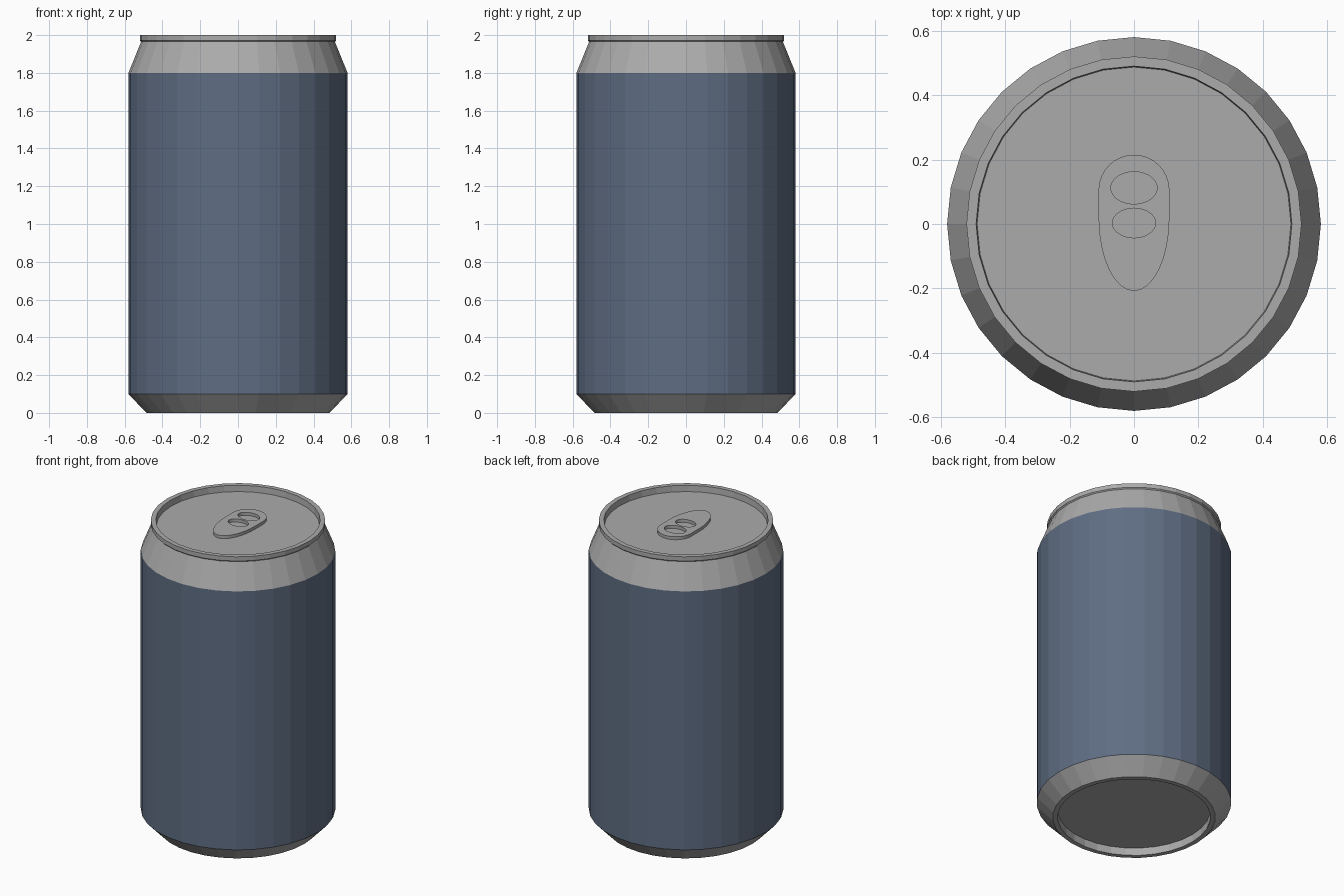
import bpy, bmesh, math

if "Cube" in bpy.data.objects:
    bpy.data.objects.remove(bpy.data.objects["Cube"])

SIDES = 32


def material(name, rgb):
    m = bpy.data.materials.new(name)
    m.diffuse_color = (*rgb, 1)
    m.use_nodes = True
    m.node_tree.nodes["Principled BSDF"].inputs["Base Color"].default_value = m.diffuse_color
    return m


silver = material("silver", (0.41, 0.41, 0.41))
blue = material("slate blue", (0.115, 0.155, 0.228))


def lathe(name, profile, mat):
    """Spin a (radius, z) profile around z; a zero radius closes the end."""
    bm = bmesh.new()
    rings = []
    for r, z in profile:
        if r == 0:
            rings.append([bm.verts.new((0, 0, z))])
        else:
            rings.append([bm.verts.new((r * math.cos(2 * math.pi * i / SIDES),
                                        r * math.sin(2 * math.pi * i / SIDES), z))
                          for i in range(SIDES)])
    for a, b in zip(rings, rings[1:]):
        for i in range(SIDES):
            j = (i + 1) % SIDES
            if len(a) == 1:
                bm.faces.new((a[0], b[j], b[i]))
            elif len(b) == 1:
                bm.faces.new((a[i], a[j], b[0]))
            else:
                bm.faces.new((a[i], a[j], b[j], b[i]))
    me = bpy.data.meshes.new(name)
    bm.to_mesh(me)
    bm.free()
    me.materials.append(mat)
    ob = bpy.data.objects.new(name, me)
    bpy.context.collection.objects.link(ob)
    return ob


# Recessed base with standing ring and chamfer
lathe("base", [(0, 0.05), (0.455, 0.05), (0.455, 0), (0.485, 0), (0.58, 0.1)], silver)

# Painted wall
lathe("can_wall", [(0.58, 0.1), (0.58, 1.8)], blue)

# Tapered neck, rim and sunken lid
lathe("neck_and_lid", [(0.58, 1.8), (0.513, 1.965), (0.52, 1.972), (0.52, 2.0),
                       (0.49, 2.0), (0.487, 1.96), (0, 1.96)], silver)


# Pull tab: rounded outline with two oval holes, extruded
def oval(cy, rx, ry, n=28):
    return [(rx * math.cos(2 * math.pi * i / n), cy + ry * math.sin(2 * math.pi * i / n))
            for i in range(n)]


def tab_outline(n=16):
    top = [(0.11 * math.cos(math.pi * i / n), 0.105 + 0.11 * math.sin(math.pi * i / n))
           for i in range(n + 1)]
    low = [(-0.11 * math.cos(math.pi * i / n), 0.02 - 0.228 * math.sin(math.pi * i / n))
           for i in range(n + 1)]
    return top + low


cu = bpy.data.curves.new("pull_tab", 'CURVE')
cu.dimensions = '2D'
cu.fill_mode = 'BOTH'
cu.extrude = 0.01
for pts in (tab_outline(), oval(0.112, 0.072, 0.05), oval(0.003, 0.067, 0.046)):
    s = cu.splines.new('POLY')
    s.points.add(len(pts) - 1)
    for p, (x, y) in zip(s.points, pts):
        p.co = (x, y, 0, 1)
    s.use_cyclic_u = True
cu.materials.append(silver)
tab = bpy.data.objects.new("pull_tab", cu)
bpy.context.collection.objects.link(tab)
tab.location.z = 1.971
bpy.context.view_layer.objects.active = tab
tab.select_set(True)
bpy.ops.object.convert(target='MESH')
